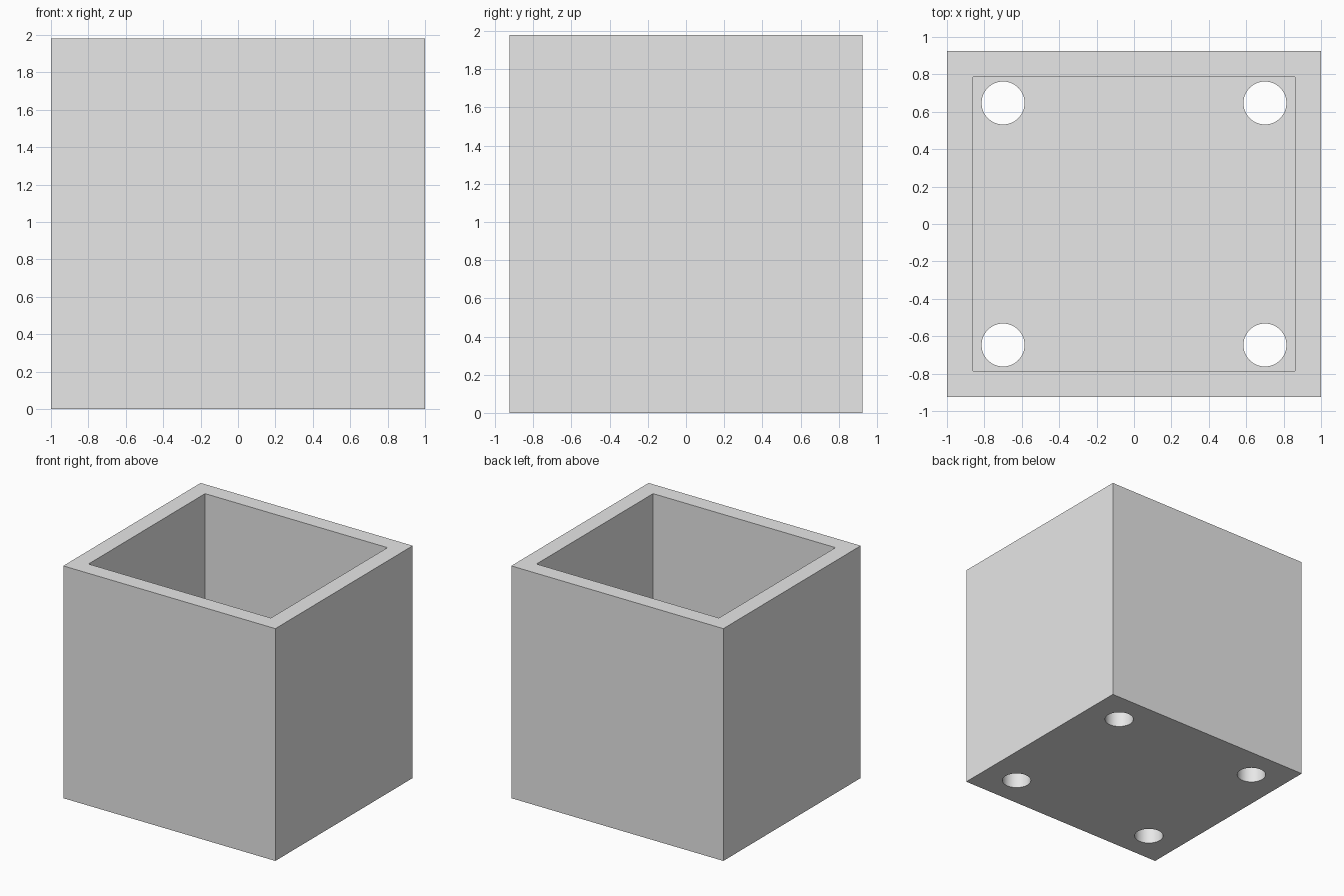
import bpy
import math

if "Cube" in bpy.data.objects:
    bpy.data.objects.remove(bpy.data.objects["Cube"], do_unlink=True)

WIDTH, DEPTH, HEIGHT = 2.0, 1.85, 1.98
WALL = 0.14
HOLE_X, HOLE_Y, HOLE_RADIUS = 0.7, 0.647, 0.115

grey = bpy.data.materials.new("light_grey")
grey.use_nodes = True
grey.diffuse_color = (0.8, 0.8, 0.8, 1)
grey.node_tree.nodes["Principled BSDF"].inputs["Base Color"].default_value = (0.8, 0.8, 0.8, 1)


def box(name, size, bottom):
    """Box centred on x and y, with its underside at the given height."""
    bpy.ops.mesh.primitive_cube_add(size=1, location=(0, 0, bottom + size[2] / 2))
    obj = bpy.context.object
    obj.name = name
    obj.scale = size
    bpy.ops.object.transform_apply(location=True, rotation=True, scale=True)
    obj.data.materials.append(grey)
    return obj


def cut(target, cutter):
    """Subtract the cutter from the target and discard it."""
    cutter.hide_render = True
    mod = target.modifiers.new("cut", "BOOLEAN")
    mod.operation = "DIFFERENCE"
    mod.solver = "EXACT"
    mod.object = cutter
    bpy.context.view_layer.objects.active = target
    bpy.ops.object.modifier_apply(modifier=mod.name)
    bpy.data.objects.remove(cutter, do_unlink=True)


# Outer body, hollowed from above to leave walls and a floor
planter = box("planter_box", (WIDTH, DEPTH, HEIGHT), 0)
cut(planter, box("cavity_cutter", (WIDTH - 2 * WALL, DEPTH - 2 * WALL, HEIGHT), WALL))

# Round drain holes through the floor, one near each corner
for sx in (-1, 1):
    for sy in (-1, 1):
        bpy.ops.mesh.primitive_cylinder_add(
            vertices=64, radius=HOLE_RADIUS, depth=4 * WALL,
            location=(sx * HOLE_X, sy * HOLE_Y, 0))
        drill = bpy.context.object
        drill.name = "drain_hole_cutter"
        drill.data.materials.append(grey)
        cut(planter, drill)

# Smooth hole walls, crisp box edges
bpy.ops.object.select_all(action="DESELECT")
planter.select_set(True)
bpy.context.view_layer.objects.active = planter
bpy.ops.object.shade_smooth_by_angle(angle=math.radians(30))
